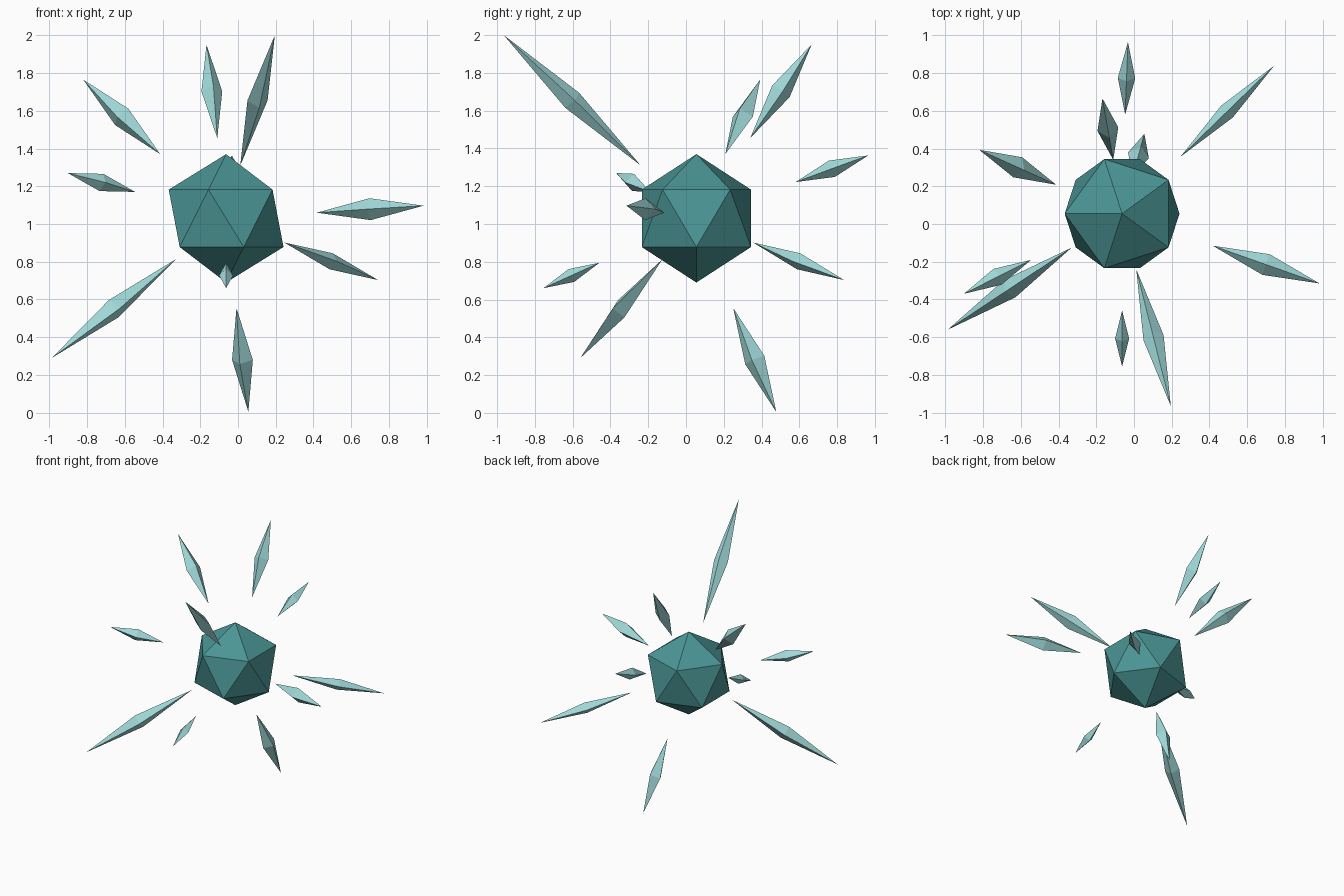
import bpy, bmesh, math
from mathutils import Vector

if "Cube" in bpy.data.objects:
    bpy.data.objects.remove(bpy.data.objects["Cube"])


def material(name, rgb):
    m = bpy.data.materials.new(name)
    m.diffuse_color = (*rgb, 1)
    m.use_nodes = True
    m.node_tree.nodes["Principled BSDF"].inputs["Base Color"].default_value = m.diffuse_color
    return m


core_mat = material("deep_teal", (0.07, 0.30, 0.30))
shard_mat = material("pale_teal", (0.36, 0.70, 0.70))

# Central faceted core
bpy.ops.mesh.primitive_ico_sphere_add(subdivisions=1, radius=0.34,
                                      location=(-0.063, 0.055, 1.03),
                                      rotation=(0, 0, math.pi))
core = bpy.context.object
core.name = "crystal_core"
core.data.materials.append(core_mat)


# Four-sided double-pointed shard between two tips
def shard(name, inner, outer, radius):
    a, b = Vector(inner), Vector(outer)
    mid = (a + b) / 2
    d = (b - a).normalized()
    side = Vector((0, 0, 1)).cross(d).normalized()
    up = d.cross(side)
    bm = bmesh.new()
    tips = [bm.verts.new(p - mid) for p in (a, b)]
    ring = [bm.verts.new(v * radius) for v in (side, up, -side, -up)]
    for i in range(4):
        for tip in tips:
            bm.faces.new((ring[i], ring[(i + 1) % 4], tip))
    bmesh.ops.recalc_face_normals(bm, faces=bm.faces)
    me = bpy.data.meshes.new(name)
    bm.to_mesh(me)
    bm.free()
    ob = bpy.data.objects.new(name, me)
    ob.location = mid
    me.materials.append(shard_mat)
    bpy.context.collection.objects.link(ob)


# Floating shards radiating from the core: inner tip, outer tip, radius
shards = [
    ((0.012, -0.24, 1.31), (0.195, -0.965, 2.0), 0.055),
    ((-0.11, 0.34, 1.455), (-0.167, 0.665, 1.95), 0.056),
    ((-0.412, 0.208, 1.37), (-0.82, 0.393, 1.765), 0.058),
    ((-0.545, -0.19, 1.17), (-0.902, -0.37, 1.27), 0.047),
    ((0.417, -0.115, 1.06), (0.983, -0.315, 1.097), 0.058),
    ((0.245, 0.355, 0.902), (0.742, 0.838, 0.703), 0.044),
    ((-0.33, -0.125, 0.813), (-0.987, -0.56, 0.29), 0.055),
    ((-0.008, 0.25, 0.555), (0.055, 0.478, 0.005), 0.057),
    ((-0.047, 0.58, 1.222), (-0.032, 0.965, 1.363), 0.046),
    ((-0.063, -0.458, 0.795), (-0.063, -0.755, 0.66), 0.037),
]
for i, s in enumerate(shards, 1):
    shard(f"shard_{i:02d}", *s)
